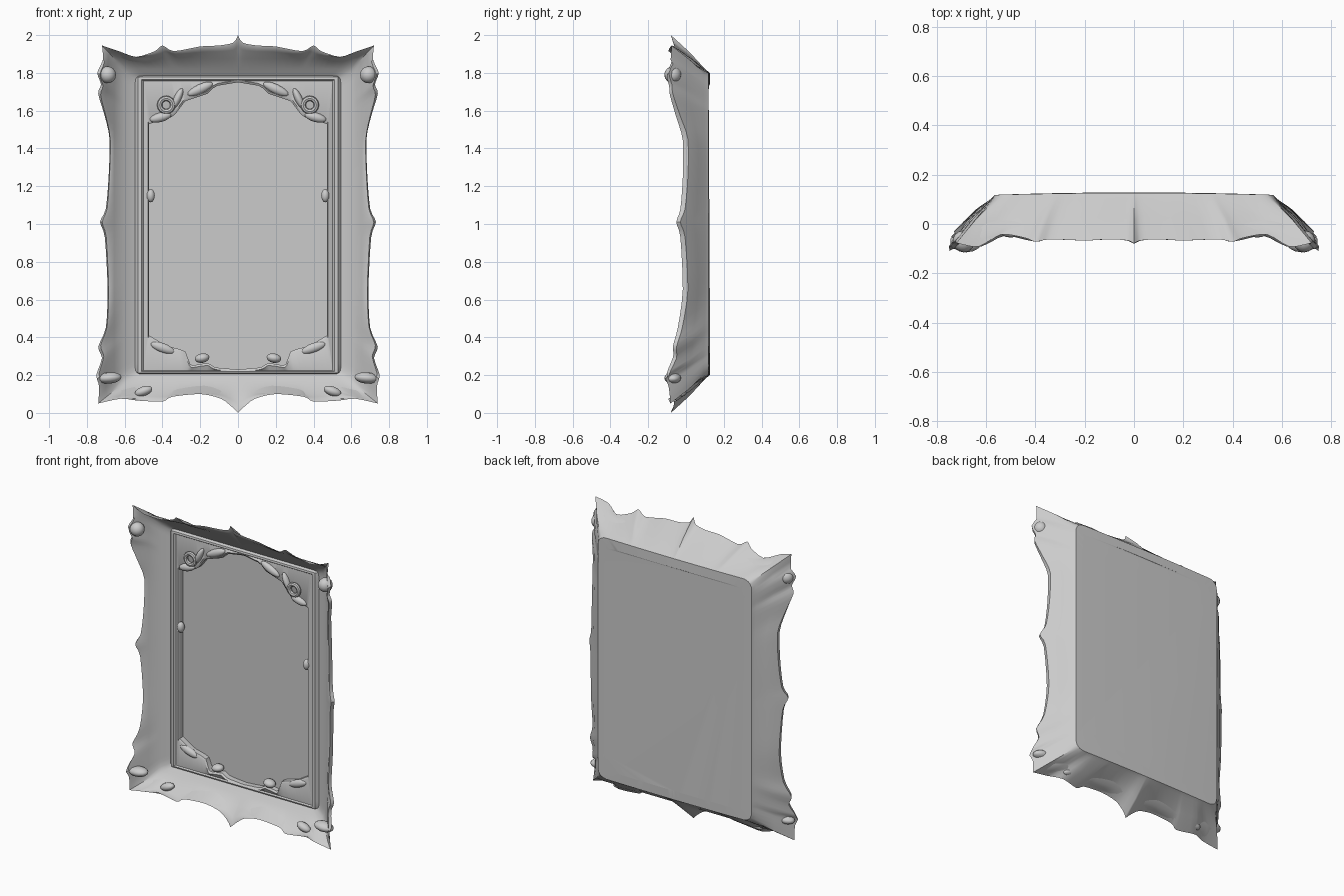
import bpy, bmesh, math
from mathutils import Vector

if "Cube" in bpy.data.objects:
    bpy.data.objects.remove(bpy.data.objects["Cube"])

# Right half of the ornate rim, from top centre to bottom centre: x, z, crest y
KEYS = [(0, 2, -.088), (.025, 1.96, -.075), (.1, 1.945, -.07), (.2, 1.94, -.075),
        (.34, 1.915, -.07), (.4, 1.945, -.08), (.44, 1.915, -.065), (.54, 1.885, -.05),
        (.63, 1.915, -.1), (.72, 1.945, -.085),
        (.715, 1.87, -.09), (.745, 1.8, -.12), (.725, 1.74, -.105), (.74, 1.69, -.1),
        (.705, 1.57, -.06), (.68, 1.45, -.02), (.685, 1.25, -.02), (.7, 1.08, -.035),
        (.73, 1.01, -.06), (.705, .93, -.035), (.69, .65, -.02), (.7, .45, -.05),
        (.74, .35, -.08), (.72, .29, -.08), (.75, .2, -.12), (.735, .14, -.1),
        (.74, .05, -.09),
        (.62, .075, -.1), (.53, .065, -.055), (.4, .06, -.08), (.35, .085, -.07),
        (.2, .1, -.075), (.09, .075, -.07), (.03, .03, -.075), (0, 0, -.088)]
TOP_CORNER, BOTTOM_CORNER, SUB = 9, 26, 3

# Stepped outline of the picture opening
OPEN_TOP = [(0, 1.75), (.12, 1.73), (.16, 1.69), (.28, 1.65), (.34, 1.57), (.47, 1.53)]
OPEN_BOTTOM = [(0, .23), (.12, .24), (.16, .265), (.25, .25), (.28, .33), (.38, .355), (.47, .41)]


def interp(table, x):
    for (x0, a), (x1, b) in zip(table, table[1:]):
        if x <= x1:
            return a + (b - a) * (x - x0) / (x1 - x0)
    return table[-1][1]


def sample_rim():
    """Smoothly interpolated rim points with their key position."""
    pts = [Vector((x, y, z)) for x, z, y in KEYS]
    out = []
    for i in range(len(pts) - 1):
        a, b = pts[i], pts[i + 1]
        p, n = pts[max(i - 1, 0)], pts[min(i + 2, len(pts) - 1)]
        if i in (0, TOP_CORNER, BOTTOM_CORNER):
            p = a
        if i + 1 in (TOP_CORNER, BOTTOM_CORNER, len(pts) - 1):
            n = b
        for k in range(SUB):
            t = k / SUB
            m0, m1 = (b - p) * .4, (n - a) * .4
            q = (a * (2*t**3 - 3*t*t + 1) + m0 * (t**3 - 2*t*t + t)
                 + b * (3*t*t - 2*t**3) + m1 * (t**3 - t*t))
            out.append((i + t, q))
    out.append((len(pts) - 1, pts[-1]))
    return out


RIM = sample_rim()


def rect(hx, z0, z1, y, r=0, bow=0):
    """Rounded rectangle whose points correspond to the rim samples."""
    out = []
    for s, p in RIM:
        if s <= TOP_CORNER:
            x, z = hx * min(p.x / .72, 1), z1
        elif s < BOTTOM_CORNER:
            x, z = hx, z0 + (z1 - z0) * min(max((p.z - .05) / 1.895, 0), 1)
        else:
            x, z = hx * min(p.x / .74, 1), z0
        for cz, sg in ((z1 - r, 1), (z0 + r, -1)):
            dx, dz = x - (hx - r), (z - cz) * sg
            if r and dx > 0 and dz > 0:
                k = r / math.hypot(dx, dz)
                x, z = hx - r + dx * k, cz + sg * dz * k
        out.append(Vector((x, y + bow * (1 - (x / hx) ** 2), z)))
    return out


def opening(y, grow):
    """Loop following the carved edge of the opening."""
    out = rect(.47, .41, 1.53, y)
    for (s, _), p in zip(RIM, out):
        if s <= TOP_CORNER:
            p.z = interp(OPEN_TOP, p.x) + grow
        elif s >= BOTTOM_CORNER:
            p.z = interp(OPEN_BOTTOM, p.x) - grow
        p.x *= 1 + grow
    return out


def blend(a, b, t, dy=0):
    return [p.lerp(q, t) + Vector((0, dy, 0)) for p, q in zip(a, b)]


rim = [p for _, p in RIM]
edge = [p + Vector((0, .03, 0)) if abs(p.x) > .6 and .2 < p.z < 1.85 else p + Vector((0, .008, 0)) for p in rim]
back = rect(.565, .2, 1.8, .118, .06, .008)
cove = rect(.655, .115, 1.875, .0, .05)
loops = [
    rect(.51, .26, 1.74, .12, .05, .008), back,
    blend(back, edge, .1, -.004), blend(back, edge, .55, .006), edge,
    blend(rim, cove, .15), blend(rim, cove, .45, -.004), cove,
    rect(.605, .17, 1.82, .045, .05), rect(.545, .205, 1.785, .07, .03),
    rect(.53, .212, 1.778, .052), rect(.51, .22, 1.765, .05), rect(.5, .225, 1.757, .062),
    opening(.052, .012), opening(.06, 0), opening(.095, 0)]

# Frame body with backing and picture panel
bm = bmesh.new()
rings = []
for half in loops:
    full = half + [Vector((-p.x, p.y, p.z)) for p in half[-2:0:-1]]
    rings.append([bm.verts.new(p) for p in full])
for a, b in zip(rings, rings[1:]):
    for i in range(len(a)):
        j = (i + 1) % len(a)
        bm.faces.new((a[i], a[j], b[j], b[i]))
bm.faces.new(rings[0])
bm.faces.new(rings[-1])
bmesh.ops.triangulate(bm, faces=[f for f in bm.faces if len(f.verts) > 4])
bmesh.ops.recalc_face_normals(bm, faces=bm.faces)
mesh = bpy.data.meshes.new("frame_body")
bm.to_mesh(mesh)
bm.free()
frame = bpy.data.objects.new("frame_body", mesh)
bpy.context.collection.objects.link(frame)


def finish(ob, name):
    ob.name = name
    for o in bpy.context.selected_objects:
        o.select_set(False)
    ob.select_set(True)
    bpy.context.view_layer.objects.active = ob
    bpy.ops.object.shade_smooth_by_angle(angle=math.radians(40))


finish(frame, "frame_body")


def bump(name, x, y, z, sx, sy, sz, tilt=0):
    """Mirrored pair of carved leaf bumps."""
    for side in (1, -1):
        bpy.ops.mesh.primitive_uv_sphere_add(segments=14, ring_count=8, location=(side * x, y, z),
                                             rotation=(0, side * math.radians(tilt), 0))
        bpy.context.object.scale = (sx, sy, sz)
        finish(bpy.context.object, name)


# Carved leaves around the opening
bump("top_leaf", .2, .055, 1.715, .075, .022, .025, 25)
bump("top_scroll_leaf", .32, .055, 1.665, .06, .025, .02, 65)
bump("top_corner_leaf", .41, .055, 1.565, .06, .025, .025, 15)
bump("bottom_bud", .19, .06, .29, .04, .035, .025, 10)
bump("bottom_corner_leaf", .4, .06, .345, .07, .022, .025, -20)
bump("side_bud", .462, .062, 1.15, .022, .025, .035)
# Scroll curls
for side in (1, -1):
    bpy.ops.mesh.primitive_torus_add(major_radius=.035, minor_radius=.014, major_segments=16,
                                     minor_segments=8, location=(side * .38, .045, 1.63),
                                     rotation=(math.pi / 2, 0, 0))
    finish(bpy.context.object, "scroll_curl")
# Outer corner leaves
bump("corner_leaf_top", .69, -.07, 1.79, .045, .045, .045, 20)
bump("corner_leaf_bottom", .68, -.07, .185, .065, .045, .03, 5)
bump("bottom_rim_leaf", .5, -.025, .115, .05, .03, .025, 20)
